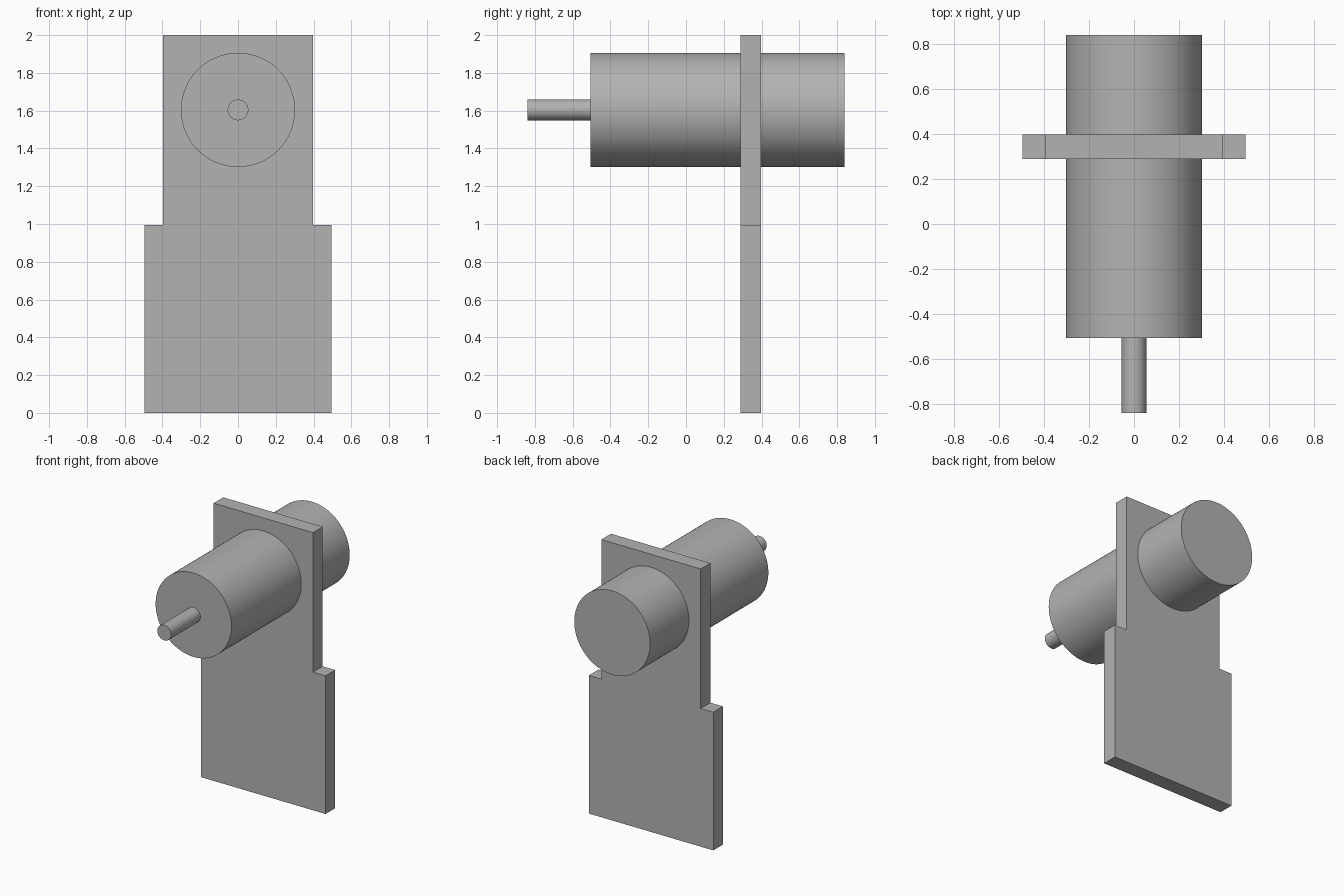
import bpy, bmesh, math
from mathutils import Matrix

cube = bpy.data.objects.get("Cube")
if cube:
    bpy.data.objects.remove(cube, do_unlink=True)

# One plain grey for every part
grey = bpy.data.materials.new("plain_grey")
grey.use_nodes = True
colour = (0.45, 0.45, 0.45, 1)
grey.diffuse_color = colour
grey.node_tree.nodes["Principled BSDF"].inputs["Base Color"].default_value = colour

AXIS_Z = 1.604


def add_part(name, bm):
    bmesh.ops.recalc_face_normals(bm, faces=bm.faces)
    mesh = bpy.data.meshes.new(name)
    bm.to_mesh(mesh)
    bm.free()
    mesh.materials.append(grey)
    part = bpy.data.objects.new(name, mesh)
    bpy.context.collection.objects.link(part)
    return part


def rod(name, radius, y0, y1, sides):
    """Closed cylinder running along y on the common axis."""
    bm = bmesh.new()
    place = Matrix.Translation((0, (y0 + y1) / 2, AXIS_Z)) @ Matrix.Rotation(math.pi / 2, 4, "X")
    bmesh.ops.create_cone(bm, cap_ends=True, segments=sides, radius1=radius,
                          radius2=radius, depth=y1 - y0, matrix=place)
    part = add_part(name, bm)
    bpy.ops.object.select_all(action="DESELECT")
    part.select_set(True)
    bpy.context.view_layer.objects.active = part
    bpy.ops.object.shade_smooth_by_angle(angle=math.radians(30))


# Stepped upright plate: half outline, mirrored and extruded backwards
half = [(0.496, 0), (0.496, 0.995), (0.396, 0.995), (0.396, 2)]
outline = half + [(-x, z) for x, z in reversed(half)]
bm = bmesh.new()
front = bm.faces.new([bm.verts.new((x, 0.288, z)) for x, z in outline])
back = bmesh.ops.extrude_face_region(bm, geom=[front])["geom"]
bmesh.ops.translate(bm, vec=(0, 0.11, 0),
                    verts=[v for v in back if isinstance(v, bmesh.types.BMVert)])
add_part("mounting_plate", bm)

# Large body passing through the plate, and its thin front shaft
rod("cylinder_body", 0.302, -0.506, 0.84, 96)
rod("front_shaft", 0.055, -0.84, -0.506, 48)
